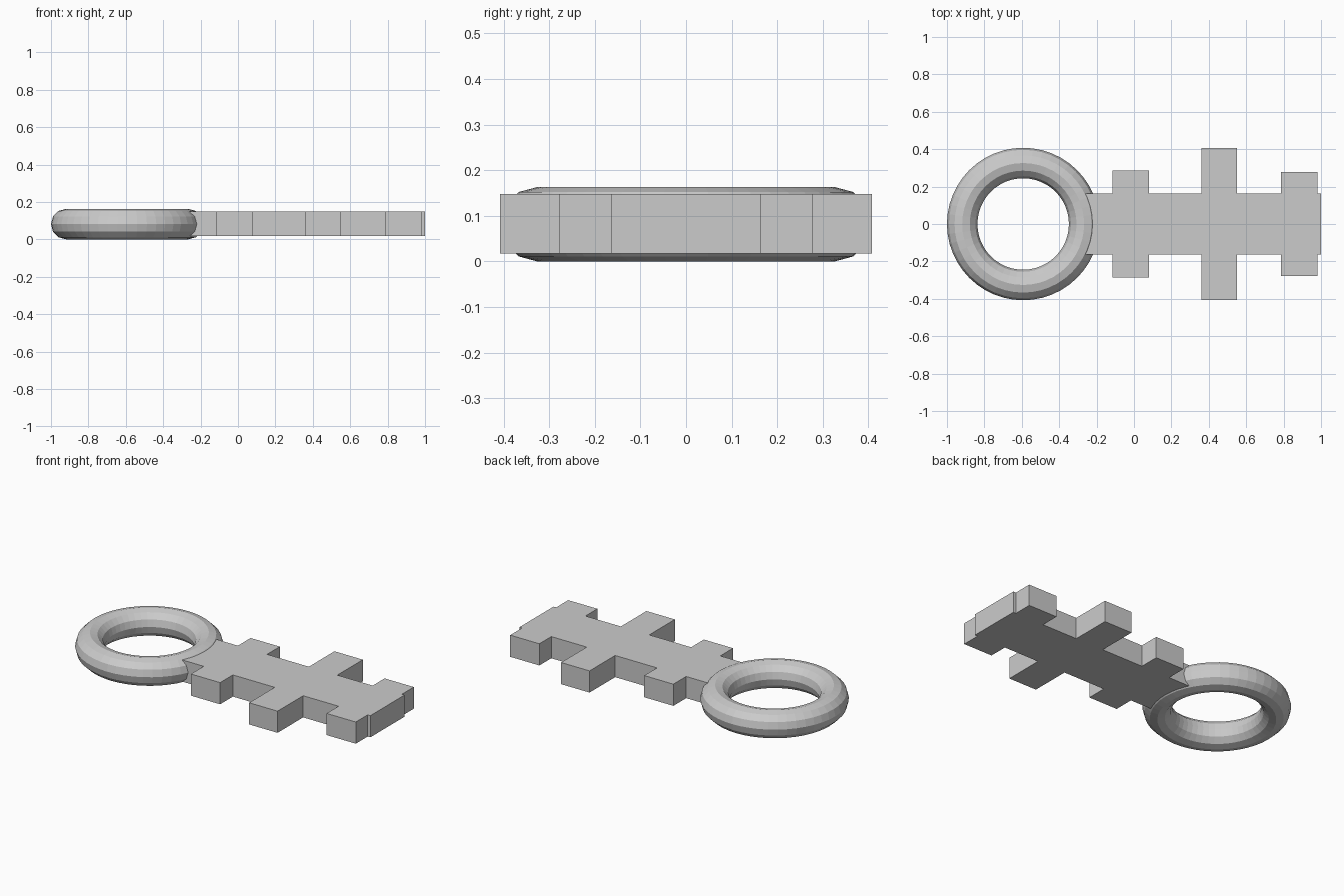
import bpy, bmesh

if "Cube" in bpy.data.objects:
    bpy.data.objects.remove(bpy.data.objects["Cube"])

# Ring handle: low-poly torus lying flat
R, r = 0.326, 0.0815
bpy.ops.mesh.primitive_torus_add(location=(-1 + R + r, 0, r), major_radius=R, minor_radius=r,
                                 major_segments=48, minor_segments=12)
bpy.context.object.name = "ring_handle"

# Notched shaft: one half outline, mirrored across y = 0 and extruded
SHAFT_Y, Z0, Z1 = 0.163, 0.017, 0.148
teeth = [(-0.115, 0.08, 0.285), (0.36, 0.55, 0.4075), (0.787, 0.982, 0.277)]
half = [(-0.30, SHAFT_Y)]
for x0, x1, y in teeth:
    half += [(x0, SHAFT_Y), (x0, y), (x1, y), (x1, SHAFT_Y)]
half.append((1.0, SHAFT_Y))
outline = [(x, -y) for x, y in half] + half[::-1]

bm = bmesh.new()
face = bm.faces.new([bm.verts.new((x, y, Z0)) for x, y in outline])
ext = bmesh.ops.extrude_face_region(bm, geom=[face])
top = [g for g in ext["geom"] if isinstance(g, bmesh.types.BMVert)]
bmesh.ops.translate(bm, verts=top, vec=(0, 0, Z1 - Z0))
if not any(f.normal.z and abs(f.calc_center_median().z - Z0) < 1e-5 for f in bm.faces):
    bm.faces.new([v for v in bm.verts if abs(v.co.z - Z0) < 1e-5][::-1])
bmesh.ops.recalc_face_normals(bm, faces=bm.faces)
mesh = bpy.data.meshes.new("toothed_shaft")
bm.to_mesh(mesh)
bm.free()
bpy.context.collection.objects.link(bpy.data.objects.new("toothed_shaft", mesh))
